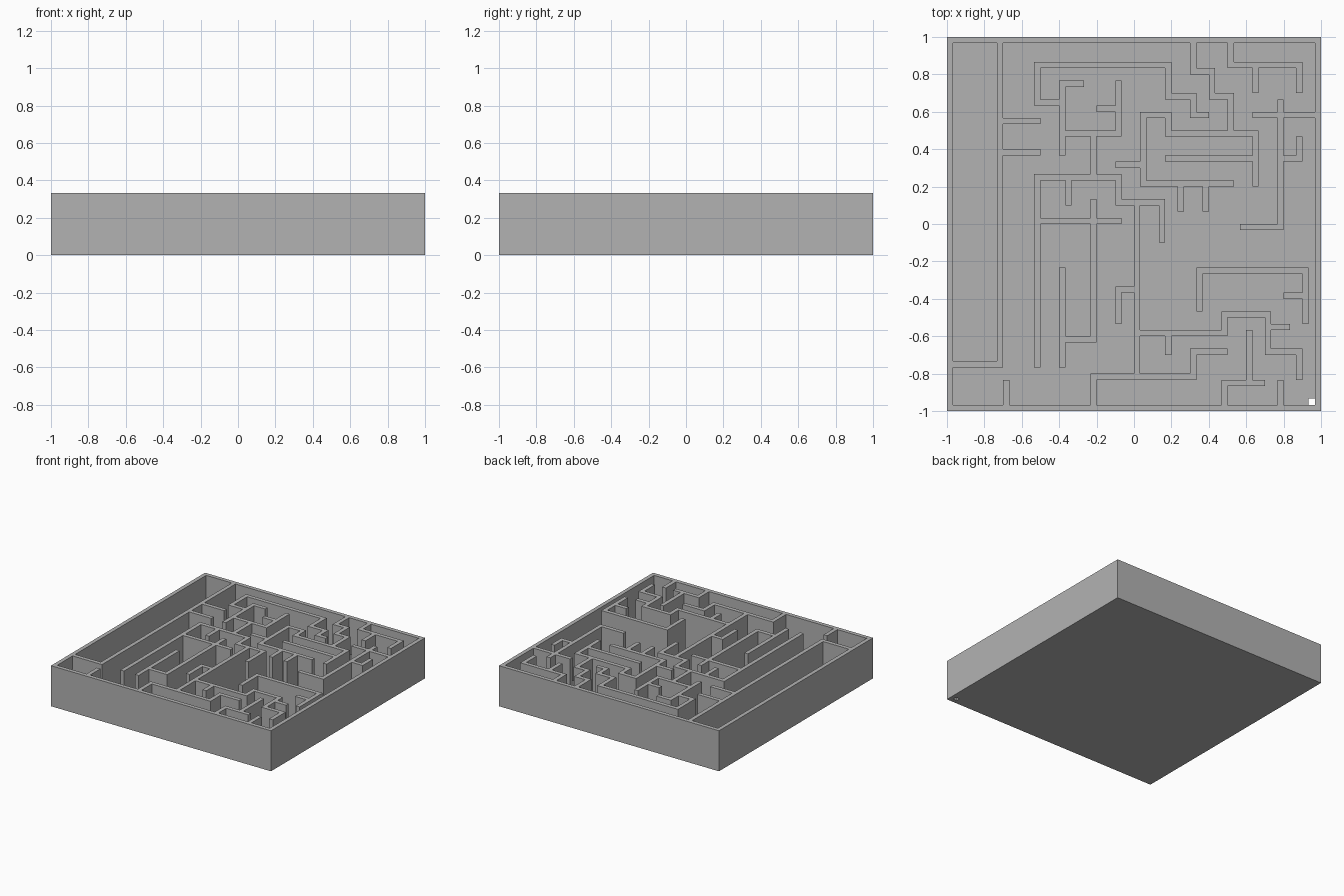
import bpy, bmesh

if "Cube" in bpy.data.objects:
    bpy.data.objects.remove(bpy.data.objects["Cube"])

N = 60               # maze is laid out on a 60 x 60 cell grid
C = 2.0 / N          # cell size = wall thickness
FLOOR = C            # floor plate thickness
HEIGHT = 0.333       # overall height
HOLE = (58, 58)      # drop hole through the floor

# horizontal walls: row (from back) -> (first column, last column)
ROWS = {
    0: [(0, 59)], 59: [(0, 59)],
    4: [(14, 35), (45, 56)], 5: [(39, 42)], 7: [(18, 21)],
    9: [(35, 39), (42, 45)], 10: [(14, 18)], 11: [(24, 27)],
    12: [(31, 35), (39, 41), (49, 59)], 13: [(8, 14)],
    15: [(18, 27), (35, 49)], 18: [(8, 14)], 19: [(35, 49), (53, 56)],
    20: [(27, 31)], 22: [(14, 27)], 23: [(31, 45)], 26: [(27, 34)],
    29: [(14, 27)], 30: [(47, 53)], 37: [(40, 57)], 40: [(27, 30)],
    41: [(54, 57)], 44: [(44, 51)], 46: [(51, 54)], 47: [(30, 44)],
    48: [(18, 23)], 50: [(39, 44), (51, 56)], 52: [(0, 8)],
    54: [(23, 39)], 55: [(44, 50)],
}
# vertical walls: column -> (first row, last row)
COLS = {
    0: [(0, 59)], 59: [(0, 59)],
    8: [(0, 52)], 9: [(55, 59)], 14: [(4, 10), (22, 52)],
    18: [(7, 18), (37, 52)], 19: [(22, 26)],
    23: [(15, 22), (26, 48), (54, 59)],
    27: [(7, 15), (22, 26), (40, 45)], 30: [(26, 54)], 31: [(12, 23)],
    34: [(26, 32)], 35: [(4, 9), (12, 15), (47, 50)], 37: [(23, 27)],
    39: [(0, 5), (9, 12), (50, 54)], 40: [(37, 43)], 41: [(23, 27)],
    42: [(5, 9)], 44: [(44, 47), (55, 59)], 45: [(0, 4), (9, 15)],
    48: [(47, 55)], 49: [(4, 8), (15, 23)], 51: [(44, 50)],
    53: [(10, 30), (55, 59)], 56: [(4, 8), (16, 19), (50, 54)],
    57: [(37, 45)],
}
walls = {(c, r) for r, runs in ROWS.items() for a, b in runs for c in range(a, b + 1)}
walls |= {(c, r) for c, runs in COLS.items() for a, b in runs for r in range(a, b + 1)}


def cell(face):
    p = face.calc_center_median()
    return int((p.x + 1) / C), int((1 - p.y) / C)


def raise_faces(bm, faces, dz, keep):
    """Extrude faces upward and return the new top faces."""
    out = bmesh.ops.extrude_face_region(bm, geom=faces, use_keep_orig=keep)["geom"]
    verts = [g for g in out if isinstance(g, bmesh.types.BMVert)]
    bmesh.ops.translate(bm, verts=verts, vec=(0, 0, dz))
    if not keep:
        bmesh.ops.delete(bm, geom=[f for f in faces if f.is_valid], context='FACES')
    return [g for g in out if isinstance(g, bmesh.types.BMFace)]


bm = bmesh.new()
# floor plate with the drop hole
bmesh.ops.create_grid(bm, x_segments=N, y_segments=N, size=1)
bmesh.ops.delete(bm, geom=[f for f in bm.faces if cell(f) == HOLE], context='FACES')
top = raise_faces(bm, bm.faces[:], FLOOR, True)
# rim and maze walls
raise_faces(bm, [f for f in top if cell(f) in walls], HEIGHT - FLOOR, False)
# tidy to large flat faces
bmesh.ops.recalc_face_normals(bm, faces=bm.faces[:])
bmesh.ops.dissolve_limit(bm, angle_limit=0.01, verts=bm.verts[:], edges=bm.edges[:])

mesh = bpy.data.meshes.new("maze_tray")
bm.to_mesh(mesh)
bm.free()
tray = bpy.data.objects.new("maze_tray", mesh)
bpy.context.collection.objects.link(tray)

grey = bpy.data.materials.new("plain_grey")
grey.diffuse_color = (0.45, 0.45, 0.45, 1)
grey.use_nodes = True
grey.node_tree.nodes["Principled BSDF"].inputs["Base Color"].default_value = grey.diffuse_color
mesh.materials.append(grey)
